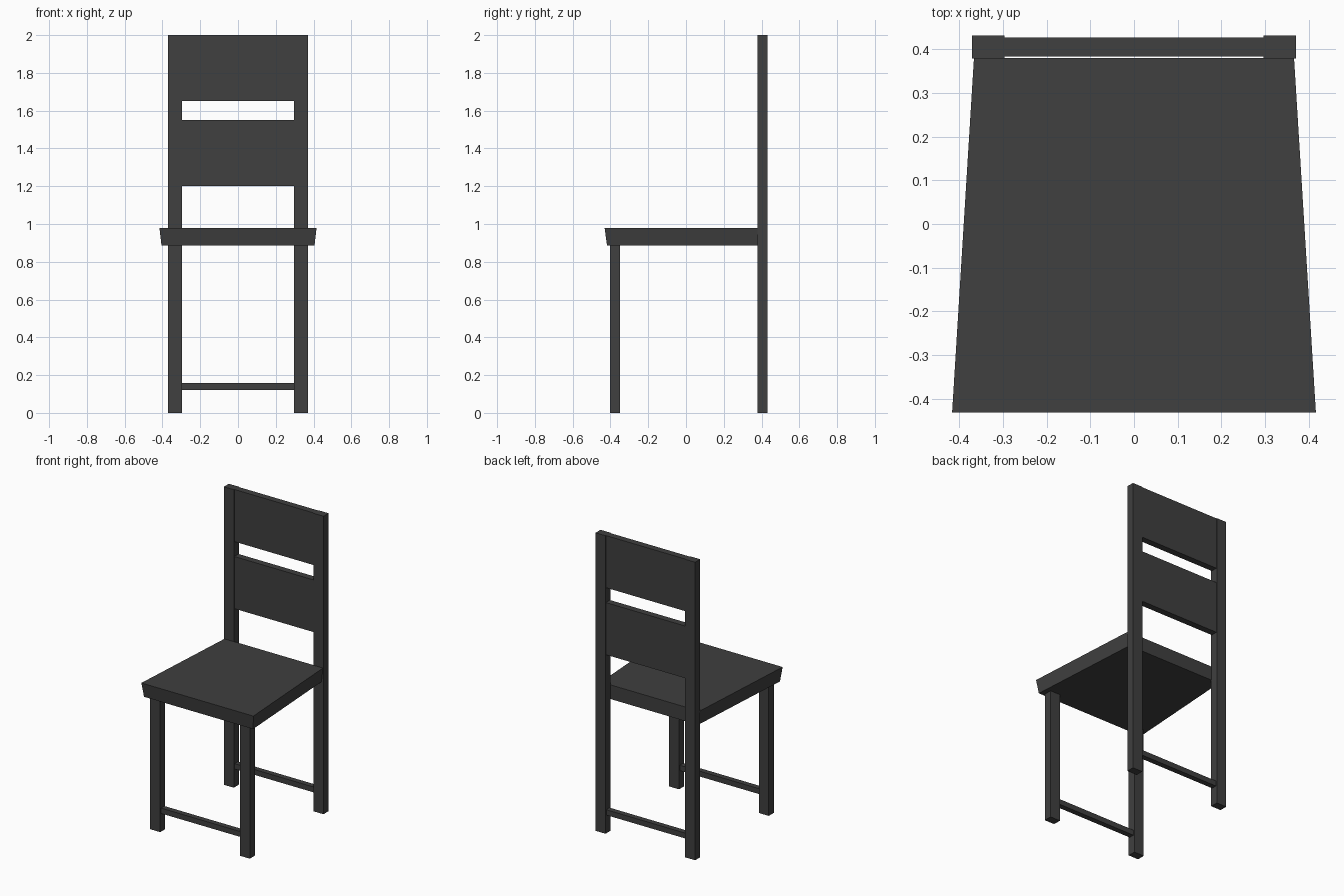
import bpy

if "Cube" in bpy.data.objects:
    bpy.data.objects.remove(bpy.data.objects["Cube"])

# One dark material for the whole chair
mat = bpy.data.materials.new("charcoal black")
mat.diffuse_color = (0.05, 0.05, 0.05, 1)
mat.use_nodes = True
mat.node_tree.nodes["Principled BSDF"].inputs["Base Color"].default_value = mat.diffuse_color


def add_mesh(name, verts, faces):
    mesh = bpy.data.meshes.new(name)
    mesh.from_pydata(verts, [], faces)
    mesh.materials.append(mat)
    obj = bpy.data.objects.new(name, mesh)
    bpy.context.collection.objects.link(obj)
    return obj


BOX_FACES = [(3, 2, 1, 0), (4, 5, 6, 7), (0, 1, 5, 4),
             (1, 2, 6, 5), (2, 3, 7, 6), (3, 0, 4, 7)]


def add_prism(name, bottom, top, z0, z1):
    """Six-sided solid between two counter-clockwise outlines."""
    verts = [(x, y, z0) for x, y in bottom] + [(x, y, z1) for x, y in top]
    return add_mesh(name, verts, BOX_FACES)


def add_box(name, x0, x1, y0, y1, z0, z1):
    outline = [(x0, y0), (x1, y0), (x1, y1), (x0, y1)]
    return add_prism(name, outline, outline, z0, z1)


def trapezoid(front, back, y0, y1):
    return [(-front, y0), (front, y0), (back, y1), (-back, y1)]


# Seat: wider at the front, edges leaning in toward the underside
add_prism("seat", trapezoid(0.405, 0.355, -0.418, 0.38),
          trapezoid(0.416, 0.366, -0.431, 0.38), 0.885, 0.98)

# Legs and full-height back posts
for side, x0, x1 in (("left", -0.37, -0.296), ("right", 0.296, 0.37)):
    add_box("front_leg_" + side, x0, x1, -0.403, -0.349, 0, 0.885)
    add_box("back_post_" + side, x0, x1, 0.378, 0.431, 0, 2)

# Backrest slats
for name, z0, z1 in (("lower_slat", 1.2, 1.55), ("upper_slat", 1.65, 2.0)):
    add_box(name, -0.296, 0.296, 0.383, 0.427, z0, z1)

# Stretchers between each pair of legs
for name, y in (("front_stretcher", -0.376), ("back_stretcher", 0.405)):
    add_box(name, -0.296, 0.296, y - 0.018, y + 0.018, 0.122, 0.158)
